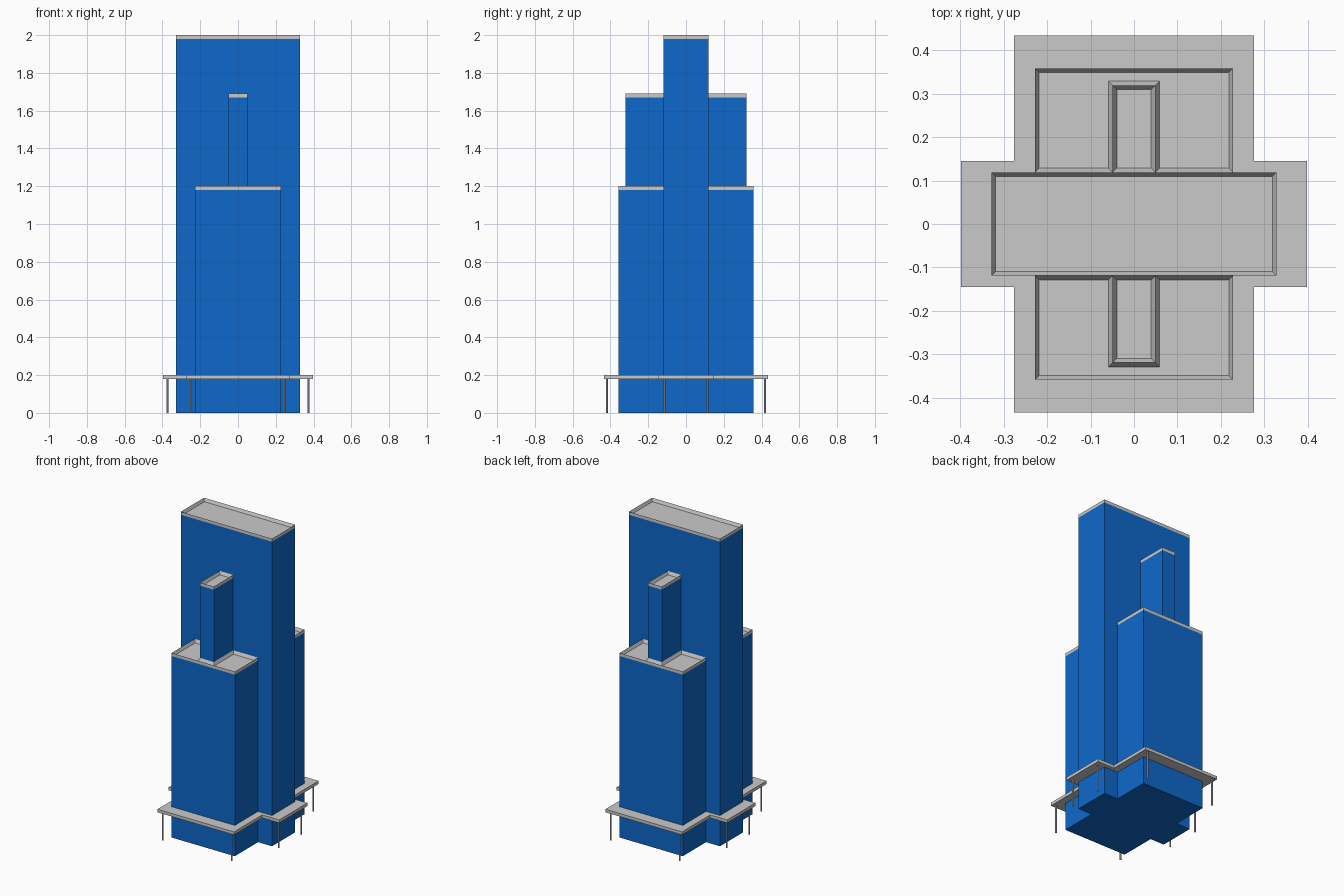
import bpy, bmesh

if "Cube" in bpy.data.objects:
    bpy.data.objects.remove(bpy.data.objects["Cube"])

CAP = 0.02      # parapet height
LIP = 0.0095    # parapet thickness


def material(name, rgb):
    m = bpy.data.materials.new(name)
    m.diffuse_color = (*rgb, 1)
    m.use_nodes = True
    m.node_tree.nodes["Principled BSDF"].inputs["Base Color"].default_value = m.diffuse_color
    return m


BLUE = material("blue_facade", (0.0045, 0.14, 0.60))
GREY = material("light_grey", (0.59, 0.59, 0.59))


def finish(name, bm, mats):
    bmesh.ops.recalc_face_normals(bm, faces=bm.faces)
    me = bpy.data.meshes.new(name)
    bm.to_mesh(me)
    bm.free()
    for m in mats:
        me.materials.append(m)
    ob = bpy.data.objects.new(name, me)
    bpy.context.collection.objects.link(ob)
    return ob


def extrude_up(bm, face, h):
    """Extrude a face upward and return the new top face."""
    res = bmesh.ops.extrude_face_region(bm, geom=[face])["geom"]
    bmesh.ops.translate(bm, vec=(0, 0, h),
                        verts=[v for v in res if isinstance(v, bmesh.types.BMVert)])
    return next(f for f in res if isinstance(f, bmesh.types.BMFace))


def base_face(bm, outline, z):
    face = bm.faces.new([bm.verts.new((x, y, z)) for x, y in outline])
    face.normal_update()
    if face.normal.z < 0:
        face.normal_flip()
    return face


def block(name, outline, z0, z1):
    """Blue walls with a grey parapet band and a sunken grey roof."""
    bm = bmesh.new()
    top = extrude_up(bm, base_face(bm, outline, z0), z1 - CAP - z0)
    top = extrude_up(bm, top, CAP)
    top.normal_update()
    bmesh.ops.inset_region(bm, faces=[top], thickness=LIP, use_even_offset=True)
    bmesh.ops.translate(bm, verts=list(top.verts), vec=(0, 0, -CAP))
    for f in bm.faces:
        f.material_index = int(min(v.co.z for v in f.verts) > z1 - CAP - 0.001)
    return finish(name, bm, [BLUE, GREY])


def slab(name, outline, z0, z1):
    bm = bmesh.new()
    extrude_up(bm, base_face(bm, outline, z0), z1 - z0)
    return finish(name, bm, [GREY])


# Central tower
TX, TY = 0.328, 0.119
block("central_tower", [(-TX, -TY), (TX, -TY), (TX, TY), (-TX, TY)], 0, 2)

# Front and back wings, each wrapped around a slim upper shaft
WX, WY, SX, SY = 0.2275, 0.358, 0.049, 0.319
for side, s in (("front", -1), ("back", 1)):
    wing = [(-WX, TY), (-WX, WY), (WX, WY), (WX, TY),
            (SX, TY), (SX, SY), (-SX, SY), (-SX, TY)]
    shaft = [(-SX, TY), (-SX, SY), (SX, SY), (SX, TY)]
    block(side + "_wing", [(x, s * y) for x, y in wing], 0, 1.2)
    block(side + "_shaft", [(x, s * y) for x, y in shaft], 0, 1.69)

# Cross-shaped canopy around the base
AX, AY, BX, BY = 0.398, 0.1445, 0.2755, 0.434
quarter = [(AX, AY), (BX, AY), (BX, BY)]
cross = (quarter + [(-x, y) for x, y in reversed(quarter)]
         + [(-x, -y) for x, y in quarter] + [(x, -y) for x, y in reversed(quarter)])
slab("canopy", cross, 0.18, 0.2)

# Thin posts under the canopy corners
bm = bmesh.new()
for px, py in ((0.374, 0.114), (0.248, 0.419)):
    for sx in (-1, 1):
        for sy in (-1, 1):
            post = bmesh.ops.create_cone(bm, cap_ends=True, segments=8, radius1=0.005,
                                         radius2=0.005, depth=0.18)["verts"]
            bmesh.ops.translate(bm, verts=post, vec=(sx * px, sy * py, 0.09))
finish("canopy_posts", bm, [GREY])
